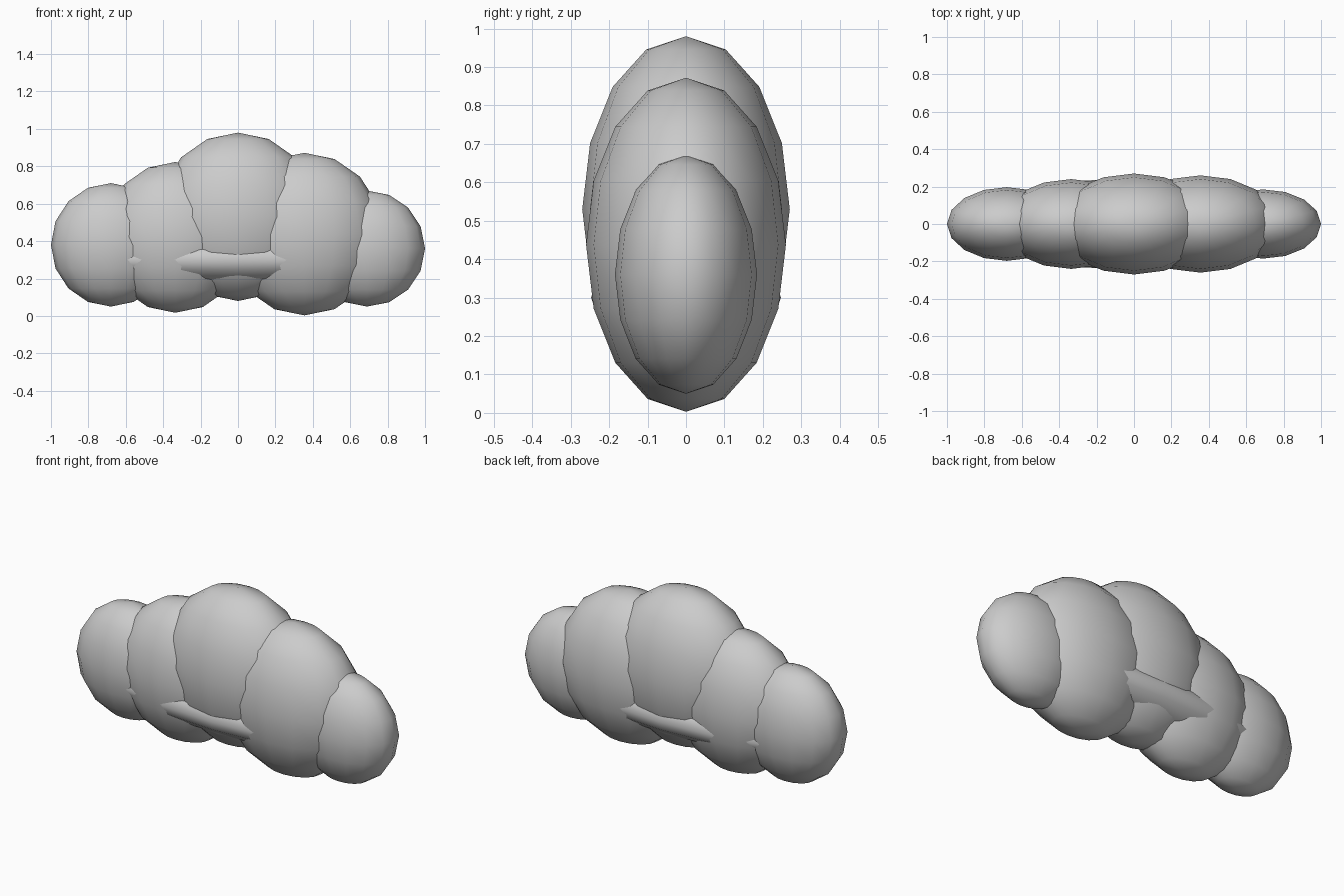
import bpy

if "Cube" in bpy.data.objects:
    bpy.data.objects.remove(bpy.data.objects["Cube"])

# Puffy cloud: overlapping low-poly ellipsoids, smooth shaded
# name: (centre x, centre z, radius x, radius y, radius z)
PUFFS = {
    "puff_centre": (0.0, 0.53, 0.43, 0.27, 0.45),
    "puff_inner_left": (-0.335, 0.42, 0.385, 0.24, 0.403),
    "puff_inner_right": (0.355, 0.4375, 0.42, 0.26, 0.4345),
    "puff_outer_left": (-0.68, 0.38, 0.32, 0.197, 0.33),
    "puff_outer_right": (0.69, 0.36, 0.31, 0.185, 0.31),
    # flattened base running through all the puffs
    "cloud_base": (0.0, 0.30, 0.85, 0.247, 0.14),
}


def add_puff(name, x, z, rx, ry, rz):
    bpy.ops.mesh.primitive_uv_sphere_add(
        segments=16, ring_count=8, radius=1, location=(x, 0, z))
    puff = bpy.context.object
    puff.name = name
    puff.scale = (rx, ry, rz)
    bpy.ops.object.transform_apply(location=False, rotation=False, scale=True)
    bpy.ops.object.shade_smooth()
    return puff


for name, dims in PUFFS.items():
    add_puff(name, *dims)
